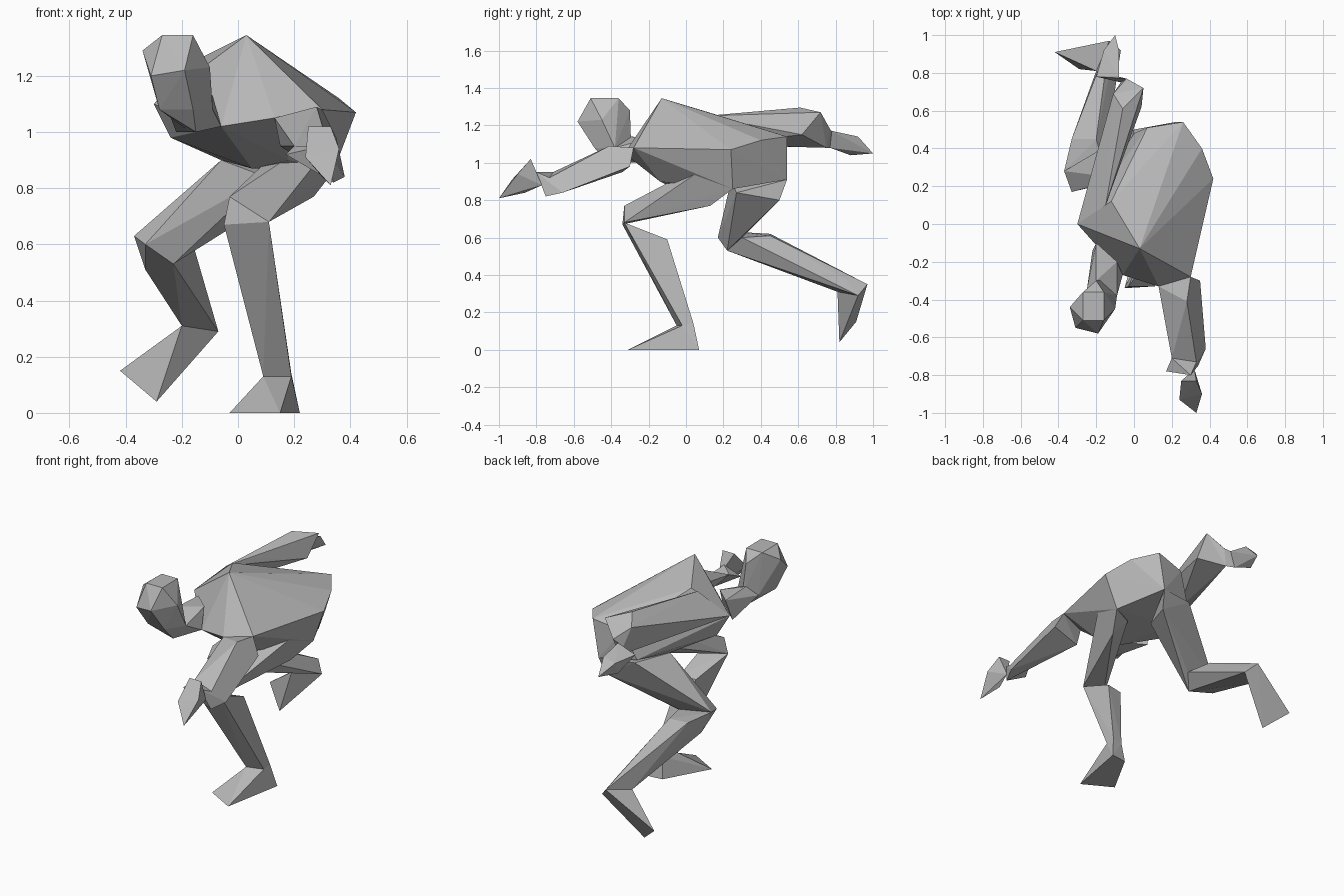
import bpy
import bmesh

default_cube = bpy.data.objects.get("Cube")
if default_cube:
    bpy.data.objects.remove(default_cube, do_unlink=True)

# One plain grey for the whole figure
grey = bpy.data.materials.new("plain_grey")
grey.use_nodes = True
grey_colour = (.48, .48, .48, 1)
grey.diffuse_color = grey_colour
grey.node_tree.nodes["Principled BSDF"].inputs["Base Color"].default_value = grey_colour


def faceted_part(name, *corner_groups):
    """Wrap a flat-shaded low-poly skin around groups of corner points."""
    bm = bmesh.new()
    for group in corner_groups:
        for corner in group:
            bm.verts.new(corner)
    result = bmesh.ops.convex_hull(bm, input=bm.verts[:])
    leftovers = set(result["geom_interior"] + result["geom_unused"])
    loose = [item for item in leftovers if isinstance(item, bmesh.types.BMVert)]
    bmesh.ops.delete(bm, geom=loose, context="VERTS")
    bmesh.ops.recalc_face_normals(bm, faces=bm.faces[:])
    mesh = bpy.data.meshes.new(name)
    bm.to_mesh(mesh)
    bm.free()
    mesh.materials.append(grey)
    part = bpy.data.objects.new(name, mesh)
    bpy.context.collection.objects.link(part)
    return part


# Landmarks shared by the torso and the limbs
upper_back = (.03, -.13, 1.345)
left_shoulder = (.3, -.28, 1.08)
left_flank = (.42, .24, 1.07)
right_shoulder = (-.3, 0, 1.1)
right_shoulder_blade = (-.12, .12, 1.27)
right_armpit = (-.24, .04, .98)
left_chest = (.13, -.33, 1.05)
right_chest = (-.06, -.27, 1.02)
left_rib = (.18, -.14, .9)
belly = (.05, -.08, .87)
left_hip = (.36, .4, 1.12)
tail = (.26, .54, 1.14)
tail_right = (.07, .51, 1.1)
seat = (.22, .54, .91)
right_hip = (-.06, .24, .9)
left_thigh_root = (.34, .25, .86)

# Torso: broad bent back tapering toward the pelvis
chest = [upper_back, left_shoulder, left_flank, right_shoulder, left_rib,
         right_shoulder_blade, right_armpit, left_chest, right_chest, belly]
pelvis = [left_hip, tail, tail_right, seat, right_hip, left_thigh_root,
          (.25, .41, .92), (0, .48, .93)]
faceted_part("torso", chest, pelvis)

# Head with a drooping chin, and a short neck
crown = [(x, y, 1.345) for x in (-.27, -.16) for y in (-.51, -.36)]
brow = [(-.34, -.44, 1.29), (-.31, -.55, 1.2), (-.19, -.58, 1.22), (-.1, -.45, 1.23)]
jaw = [(-.28, -.48, 1.08), (-.16, -.49, 1.08), (-.09, -.38, 1.08), (-.25, -.35, 1.08)]
nape = [(-.2, -.3, z) for z in (1.14, 1.28)]
chin = (-.15, -.42, 1)
throat = (-.17, -.29, 1)
faceted_part("head", crown, brow, jaw, nape, [chin, throat])
neck_base = [right_chest, (-.09, -.2, 1.13), (-.22, -.14, 1), (-.2, -.1, 1.13)]
faceted_part("neck", jaw[2:], nape[:1], [chin, throat], neck_base)

# Left arm reaching forward
left_arm_root = [left_shoulder, left_chest, (.28, -.41, 1.09),
                 (.15, -.34, .95), (.35, -.3, .98)]
left_elbow = [(.2, -.71, .95), (.33, -.73, .92), (.38, -.66, .84), (.34, -.75, .82)]
left_wrist = [(.17, -.78, .92), (.3, -.8, .95), (.32, -.77, .88)]
faceted_part("left_arm", left_arm_root, left_elbow)
faceted_part("left_forearm", left_elbow, left_wrist)
left_fingers = [(.25, -.83, 1.02), (.33, -.83, 1.02), (.36, -.9, .94),
                (.33, -1, .81), (.24, -.93, .91), (.3, -.86, .84)]
faceted_part("left_hand", left_wrist[1:], left_fingers)

# Right arm swept back
right_arm_root = [right_shoulder, (-.1, .25, 1.25), (-.15, .1, 1.25), (-.2, .17, 1.1)]
right_elbow = [(-.06, .61, 1.295), (-.11, .69, 1.24), (.05, .72, 1.27),
               (-.04, .77, 1.18), (-.07, .75, 1.08), (.04, .62, 1.15)]
right_wrist = [(-.2, .78, 1.13), (-.08, .78, 1.17), (-.12, .77, 1.08)]
faceted_part("right_arm", right_arm_root, right_elbow)
faceted_part("right_forearm", right_elbow[3:5], right_wrist)
right_fingers = [(-.08, .92, 1.14), (-.1, 1, 1.05), (-.15, .88, 1.04), (-.16, .92, 1.12)]
faceted_part("right_hand", right_wrist, right_fingers)

# Left leg planted under the body
left_knee = [(-.03, -.33, .77), (-.05, -.34, .67), (.11, -.33, .68)]
left_thigh_top = [left_thigh_root, left_flank, (.18, .12, .97), (.27, .13, .77), (.2, .18, .86)]
left_calf = [(.01, -.11, .58), (.11, -.1, .59)]
left_ankle = [(.09, -.05, .13), (.19, -.02, .13), (.19, .04, .14), (.13, .04, .13)]
left_heel = [(.22, .07, 0), (.12, .06, 0)]
left_toes = [(-.03, -.21, 0), (.15, -.31, 0)]
faceted_part("left_thigh", left_knee, left_thigh_top)
faceted_part("left_shin", left_knee[1:], left_calf, left_ankle)
faceted_part("left_foot", left_ankle, left_heel, left_toes)

# Right leg pushing off behind
right_knee = [(-.37, .28, .63), (-.33, .17, .6), (-.23, .22, .53), (-.16, .3, .6)]
right_thigh_top = [right_hip, seat, (.1, .27, .84), (.2, .5, .8), (0, .5, .92)]
right_calf = [(-.33, .32, .51), (-.33, .45, .62), (-.2, .45, .61)]
right_ankle = [(-.2, .81, .31), (-.07, .92, .29), (-.12, .85, .38), (-.13, .97, .35)]
right_toes = [(-.42, .91, .15), (-.29, .82, .04)]
faceted_part("right_thigh", right_knee, right_thigh_top)
faceted_part("right_shin", right_knee, right_calf, right_ankle)
faceted_part("right_foot", right_ankle[:2], right_ankle[3:], right_toes)
